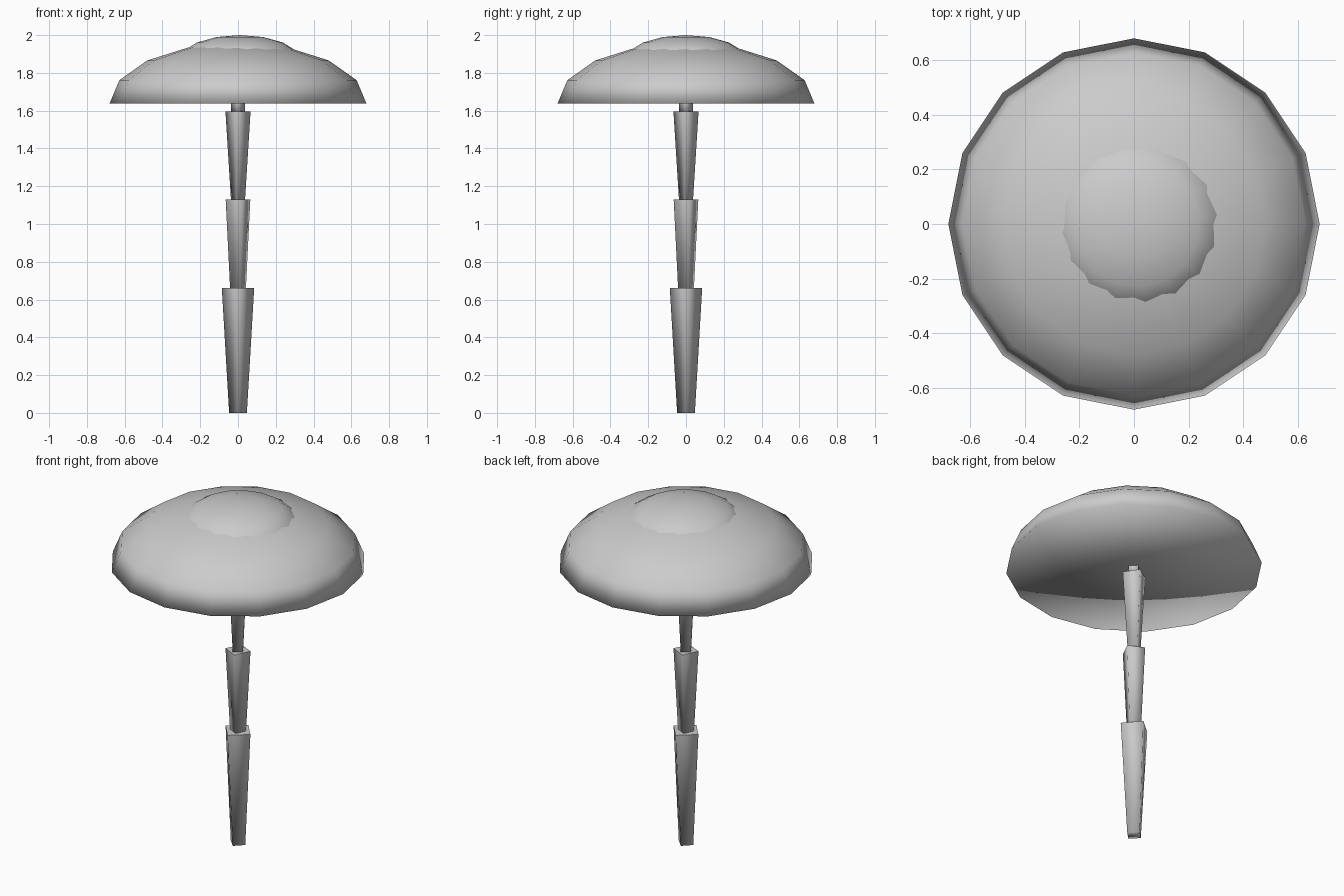
import bpy, bmesh
from math import sin, cos, pi, radians

if "Cube" in bpy.data.objects:
    bpy.data.objects.remove(bpy.data.objects["Cube"])


def make(name, bm, angle):
    bmesh.ops.recalc_face_normals(bm, faces=bm.faces)
    me = bpy.data.meshes.new(name)
    bm.to_mesh(me)
    bm.free()
    ob = bpy.data.objects.new(name, me)
    bpy.context.collection.objects.link(ob)
    bpy.ops.object.select_all(action='DESELECT')
    ob.select_set(True)
    bpy.context.view_layer.objects.active = ob
    bpy.ops.object.shade_smooth_by_angle(angle=radians(angle))
    return ob


def ring(bm, r, z, turn, sides, cx=0):
    return [bm.verts.new((cx + r * cos(turn + 2 * pi * i / sides),
                          r * sin(turn + 2 * pi * i / sides), z)) for i in range(sides)]


def bridge(bm, a, b):
    for i in range(len(a)):
        j = (i + 1) % len(a)
        bm.faces.new((a[i], a[j], b[j], b[i]))


def fan(bm, loop, tip):
    v = bm.verts.new(tip)
    for i in range(len(loop)):
        bm.faces.new((loop[i], loop[(i + 1) % len(loop)], v))


def dome(name, radius, height, base, turn=0, cx=0, sides=16, steps=4):
    """Squashed half sphere with a flat underside."""
    bm = bmesh.new()
    loops = []
    for k in range(steps):
        t = k * pi / 2 / steps
        loops.append(ring(bm, radius * cos(t), base + height * sin(t), radians(turn), sides, cx))
    for a, b in zip(loops, loops[1:]):
        bridge(bm, a, b)
    fan(bm, loops[0], (cx, 0, base))
    fan(bm, loops[-1], (cx, 0, base + height))
    return make(name, bm, 180)


def trunk(name, z0, z1, r0, r1, turn0, turn1):
    """Four-sided stem section, wider at its top."""
    bm = bmesh.new()
    low = ring(bm, r0, z0, radians(turn0), 4)
    top = ring(bm, r1, z1, radians(turn1), 4)
    bridge(bm, low, top)
    bm.faces.new(low)
    bm.faces.new(top)
    return make(name, bm, 91)


# Stem sections, bottom to top
trunk("stem_lower", 0.0, 0.66, 0.047, 0.086, 0, -5)
trunk("stem_middle", 0.655, 1.13, 0.044, 0.069, 19, 19)
trunk("stem_upper", 1.125, 1.595, 0.038, 0.068, -12, -12)
trunk("stem_tip", 1.59, 1.70, 0.036, 0.038, 0, 0)

# Wide canopy and the small crown on top of it
dome("canopy", 0.68, 0.322, 1.638)
dome("canopy_crown", 0.325, 0.135, 1.865, turn=6.5, cx=0.01)
